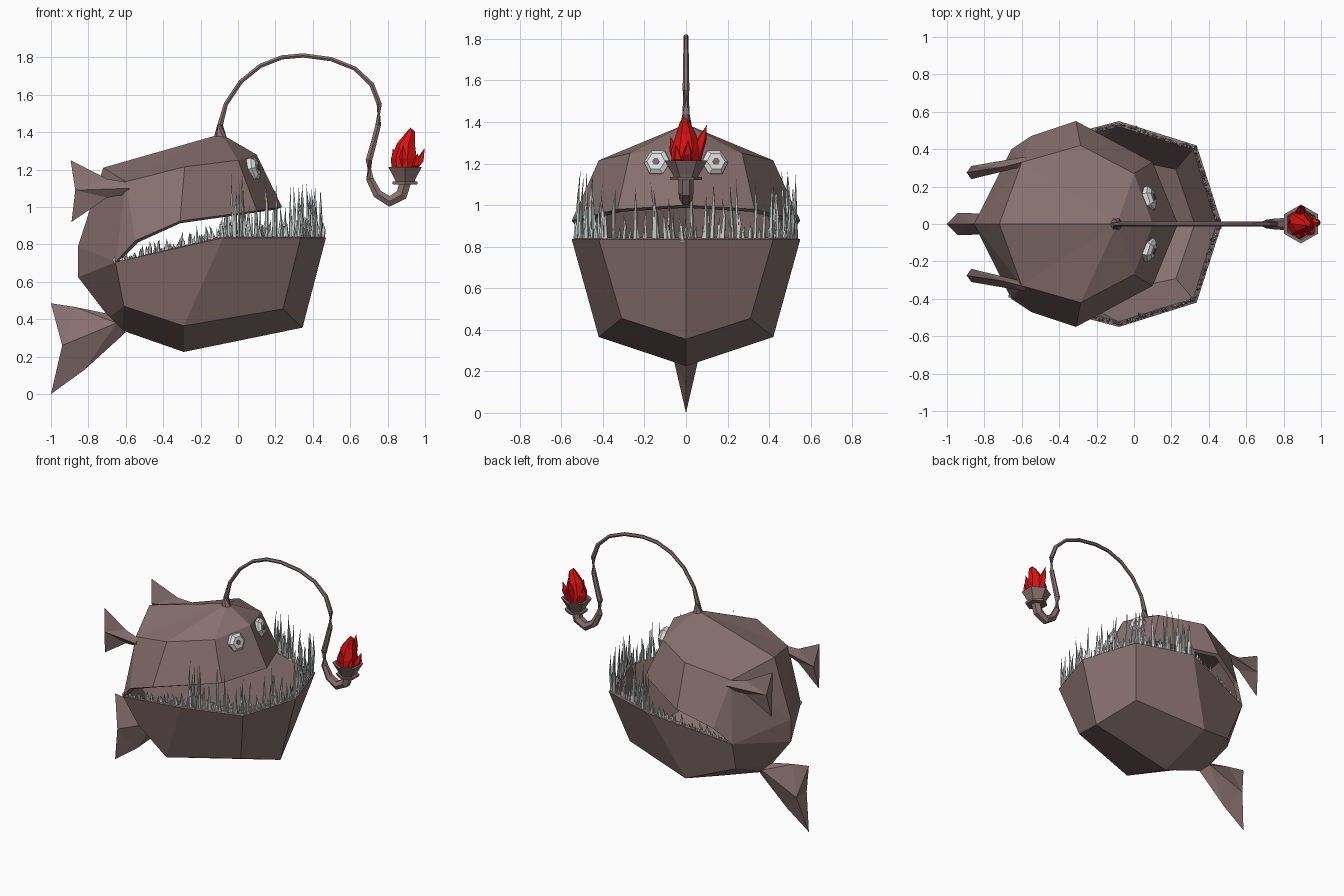
import bpy, bmesh, math, random
from mathutils import Vector

if "Cube" in bpy.data.objects:
    bpy.data.objects.remove(bpy.data.objects["Cube"])

random.seed(7)


def material(name, rgb):
    m = bpy.data.materials.new(name)
    m.diffuse_color = (*rgb, 1)
    m.use_nodes = True
    m.node_tree.nodes["Principled BSDF"].inputs["Base Color"].default_value = m.diffuse_color
    return m


SKIN = material("brown skin", (0.25, 0.165, 0.165))
TOOTH = material("pale tooth", (0.56, 0.61, 0.59))
EYE = material("eye white", (0.75, 0.76, 0.76))
PUPIL = material("pupil", (0.25, 0.13, 0.15))
FLAME = material("flame red", (0.70, 0.006, 0.006))


def finish(bm, name, *mats):
    bmesh.ops.recalc_face_normals(bm, faces=bm.faces)
    me = bpy.data.meshes.new(name)
    bm.to_mesh(me)
    bm.free()
    ob = bpy.data.objects.new(name, me)
    bpy.context.collection.objects.link(ob)
    for m in mats:
        me.materials.append(m)
    return ob


def tube(bm, path, radii, sides, turn=0.0, axis=None):
    """Rings of the given radii along a path; a zero radius ends in a point."""
    rings = []
    for i, (p, r) in enumerate(zip(path, radii)):
        p = Vector(p)
        if r == 0:
            rings.append([bm.verts.new(p)])
            continue
        d = axis or Vector(path[min(i + 1, len(path) - 1)]) - Vector(path[max(i - 1, 0)])
        q = Vector(d).to_track_quat('Z', 'Y')
        rings.append([bm.verts.new(p + q @ Vector((r * math.cos(a), r * math.sin(a), 0)))
                      for a in (turn + k * math.tau / sides for k in range(sides))])
    faces = []
    for a, b in zip(rings, rings[1:]):
        for k in range(sides):
            n = (k + 1) % sides
            if len(b) == 1:
                faces.append(bm.faces.new((a[k], a[n], b[0])))
            else:
                faces.append(bm.faces.new((a[k], a[n], b[n], b[k])))
    bm.faces.new(rings[0])
    if len(rings[-1]) > 1:
        faces.append(bm.faces.new(rings[-1]))
    return faces


# Body: half a faceted shell, mirrored, open at the mouth and given thickness
BROW = [(.10, 0, 1.28), (0, .27, 1.25), (-.285, .42, 1.215), (-.60, .33, 1.135)]
LIP = [(.235, 0, 1.0), (.10, .33, .98), (-.31, .55, .925), (-.55, .47, .82)]
RIM = [(.47, 0, .835), (.335, .42, .835), (-.08, .55, .835), (-.655, .40, .705)]
LOW = [(.345, 0, .355), (.24, .31, .455), (-.29, .42, .365), (-.61, .29, .47)]
# Midline: top, nape, back, rump, stern, vent, belly
MID = [(-.09, 0, 1.39), (-.72, 0, 1.21), (-.855, 0, .79), (-.855, 0, .625),
       (-.69, 0, .41), (-.62, 0, .34), (-.29, 0, .225)]


def strip(bm, a, b):
    for i in range(len(a) - 1):
        bm.faces.new((a[i], b[i], b[i + 1], a[i + 1]))


def fan(bm, hub, edge):
    for a, b in zip(edge, edge[1:]):
        bm.faces.new((hub, a, b))


bm = bmesh.new()
for s in (1, -1):
    brow, lip, rim, low, mid = ([bm.verts.new((x, y * s, z)) for x, y, z in row]
                                for row in (BROW, LIP, RIM, LOW, MID))
    top, nape, back, rump, stern, vent, belly = mid
    fan(bm, top, brow + [nape])
    strip(bm, brow, lip)
    strip(bm, rim, low)
    fan(bm, rim[3], [lip[3], brow[3], back, rump])
    for f in ((nape, brow[3], back), (rump, rim[3], low[3], stern), (stern, low[3], vent),
              (low[3], low[2], belly, vent), (low[2], low[1], low[0], belly)):
        bm.faces.new(f)
bmesh.ops.remove_doubles(bm, verts=bm.verts, dist=1e-4)
bmesh.ops.recalc_face_normals(bm, faces=bm.faces)
bm.faces.ensure_lookup_table()
flip = bm.faces[0].normal.z < 0
body = finish(bm, "body", SKIN)
if flip:
    body.data.flip_normals()
mod = body.modifiers.new("thickness", 'SOLIDIFY')
mod.thickness = 0.03
mod.offset = -1

# Teeth: thin spikes along the lower rim, longer towards the front
bm = bmesh.new()
for s in (1, -1):
    for a, b, count, lo, hi in ((3, 2, 30, .04, .10), (2, 1, 28, .08, .36), (1, 0, 22, .07, .32)):
        a, b = Vector(RIM[a]), Vector(RIM[b])
        for i in range(count):
            t = (i + random.random()) / count
            p = a.lerp(b, t)
            p = Vector((p.x - .012 if p.x > .1 else p.x, (p.y - .016 if p.y > .02 else p.y) * s, p.z - .01))
            h = lo + (hi - lo) * random.random() ** 1.7
            if count == 30:
                h *= .6 + .6 * t
            r = random.uniform(.007, .013)
            lean = Vector((random.uniform(-.05, .05) * h, random.uniform(-.06, .06) * h, h))
            bend = Vector((random.uniform(-.01, .01), random.uniform(-.01, .01), 0))
            tube(bm, (p, p + lean * .55 + bend, p + lean), (r, r * .7, 0), 4, random.random(), Vector((0, 0, 1)))
finish(bm, "teeth", TOOTH)

# Eyes: bevelled hexagons with a small pupil plate
for s, side in ((1, "left"), (-1, "right")):
    d = Vector((1, .3 * s, .25)).normalized()
    c = Vector((.065, .132 * s, 1.2))
    bm = bmesh.new()
    tube(bm, (c, c + d * .028, c + d * .045), (.066, .066, .045), 6, 0, d)
    for f in tube(bm, (c + d * .045, c + d * .049), (.018, .018), 6, 0, d):
        f.material_index = 1
    finish(bm, side + "_eye", EYE, PUPIL)


# Fins: a narrow root flaring to a diamond-shaped trailing edge
def fin(name, root_top, root_bottom, top, bottom, mid, lead_top, lead_bottom, thick, root_thick, y0=0, y1=0):
    bm = bmesh.new()

    def vert(p, y):
        return bm.verts.new((p[0], y, p[1]))
    rt, rb = vert(root_top, y0), vert(root_bottom, y0)
    t, b = vert(top, y1), vert(bottom, y1)
    ym = (y0 + y1) / 2
    lt, lb = vert(lead_top, ym), vert(lead_bottom, ym)
    rc = ((root_top[0] + root_bottom[0]) / 2, (root_top[1] + root_bottom[1]) / 2)
    mids = []
    for s in (1, -1):
        m, r = vert(mid, y1 + s * thick), vert(rc, y0 + s * root_thick)
        for f in ((rt, lt, r), (lt, m, r), (lt, t, m), (rb, r, lb), (lb, r, m), (lb, m, b)):
            bm.faces.new(f)
        mids.append((m, r))
    (m1, r1), (m2, r2) = mids
    bm.faces.new((t, m1, m2))
    bm.faces.new((b, m2, m1))
    bm.faces.new((rt, r1, rb, r2))
    finish(bm, name, SKIN)


fin("tail_fin", (-.70, .43), (-.60, .33), (-1, .485), (-1, 0), (-.94, .26),
    (-.87, .465), (-.82, .13), .06, .05)
for s, side in ((1, "left"), (-1, "right")):
    fin(side + "_side_fin", (-.58, 1.13), (-.58, 1.07), (-.895, 1.25), (-.89, .92), (-.87, 1.09),
        (-.70, 1.15), (-.70, 1.05), .035, .025, .335 * s, .275 * s)

# Lure stalk: tapered six-sided tube arching over the head and hooking up
path = [(-.095, 1.37), (-.095, 1.44), (-.065, 1.55), (.015, 1.67), (.12, 1.755), (.235, 1.80),
        (.35, 1.81), (.50, 1.79), (.625, 1.74), (.715, 1.655), (.755, 1.55), (.75, 1.44), (.725, 1.34),
        (.70, 1.25), (.705, 1.15), (.745, 1.07), (.81, 1.03), (.875, 1.065), (.893, 1.13)]
radii = [.035, .017] + [.013] * 7 + [.015, .016, .017, .018, .02, .023, .028, .033, .036, .036]
bm = bmesh.new()
tube(bm, [(x, 0, z) for x, z in path], radii, 6)
finish(bm, "lure_stalk", SKIN)

# Torch cup: a collar and a flared hexagonal bowl
UP = Vector((0, 0, 1))
bm = bmesh.new()
for prof in (((.075, 1.12), (.078, 1.135)), ((.055, 1.13), (.065, 1.15), (.104, 1.215), (.085, 1.215), (.075, 1.19))):
    tube(bm, [(.893, 0, z) for r, z in prof], [r for r, z in prof], 6, math.pi / 2, UP)
finish(bm, "lure_cup", SKIN)

# Flame: a leaning main tongue with smaller curling tongues around it
bm = bmesh.new()
tube(bm, ((.893, 0, 1.19), (.89, 0, 1.26), (.90, 0, 1.34), (.925, -.005, 1.40), (.922, -.01, 1.425)),
     (.07, .073, .05, .025, 0), 7, 0, UP)
for x, y, h in ((.105, .01, 1.315), (-.065, .01, 1.315), (.0, .10, 1.385), (-.01, -.075, 1.33), (.07, -.05, 1.29)):
    mid = (.893 + x * .75, y * .75, h - .07)
    tube(bm, ((.893 + x * .35, y * .35, 1.2), mid, (.893 + x, y, h)), (.035, .025, 0), 5, 0, UP)
finish(bm, "flame", FLAME)
